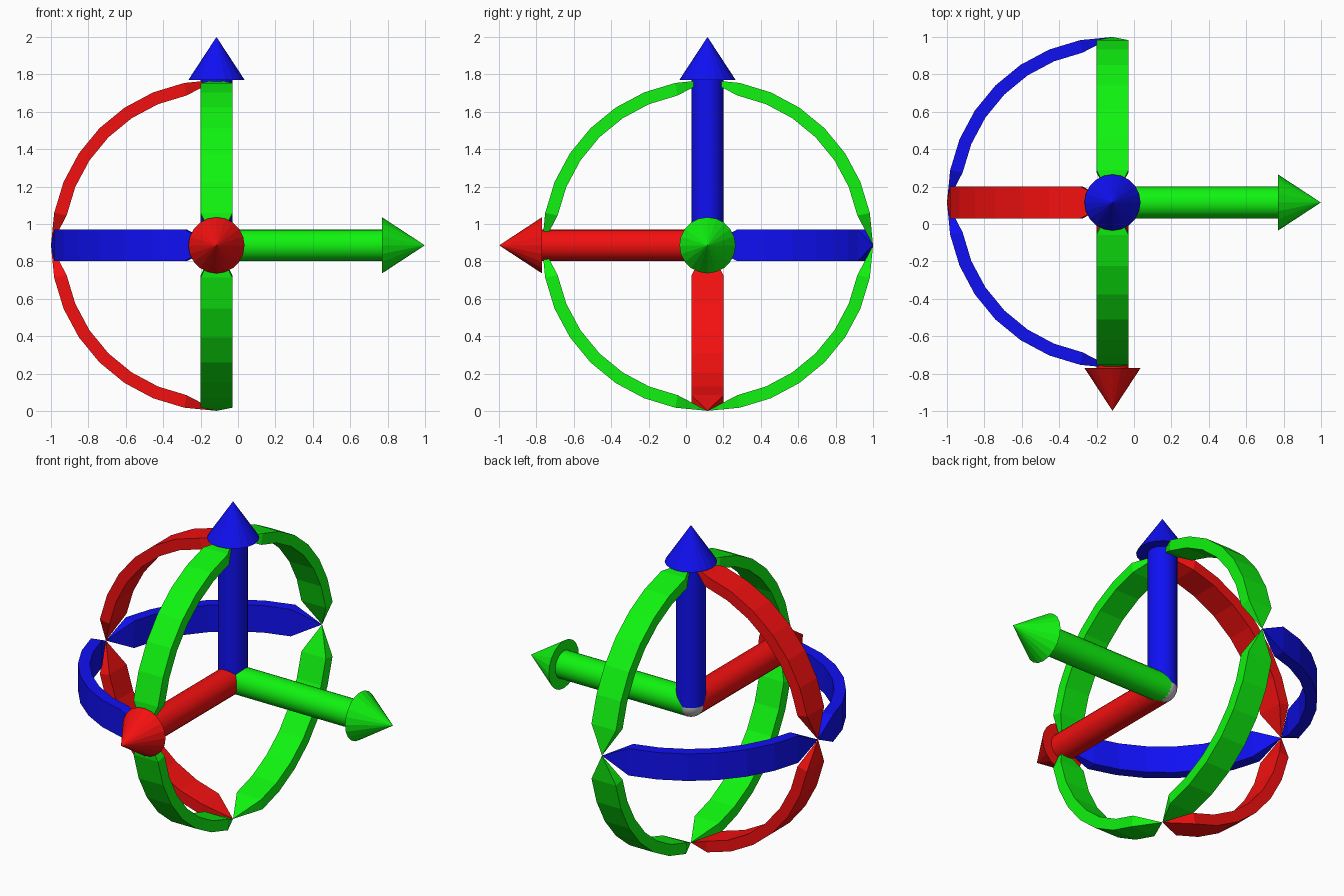
import bpy, bmesh, math
from mathutils import Vector

if "Cube" in bpy.data.objects:
    bpy.data.objects.remove(bpy.data.objects["Cube"])

C = Vector((-0.115, 0.115, 0.886))   # where the three axes meet
R_OUT, R_IN = 0.885, 0.817           # rotation band radii
HALF = 0.085                         # shaft radius and half band width
LENGTH, HEAD_R = 1.114, 0.15
X, Y, Z = Vector((1, 0, 0)), Vector((0, 1, 0)), Vector((0, 0, 1))


def material(name, rgb):
    m = bpy.data.materials.new(name)
    m.diffuse_color = (*rgb, 1)
    m.use_nodes = True
    m.node_tree.nodes["Principled BSDF"].inputs["Base Color"].default_value = m.diffuse_color
    return m


red = material("red", (0.9, 0.005, 0.005))
green = material("green", (0.005, 0.9, 0.005))
blue = material("blue", (0.005, 0.005, 0.9))


def finish(bm, name, mat=None):
    bmesh.ops.recalc_face_normals(bm, faces=bm.faces)
    me = bpy.data.meshes.new(name)
    bm.to_mesh(me)
    bm.free()
    ob = bpy.data.objects.new(name, me)
    ob.location = C
    bpy.context.collection.objects.link(ob)
    if mat:
        me.materials.append(mat)
    return ob


def arrow_part(name, axis, start, end, r1, r2, mat, smooth=False):
    bm = bmesh.new()
    bmesh.ops.create_cone(bm, cap_ends=True, segments=20, radius1=r1,
                          radius2=r2, depth=end - start)
    ob = finish(bm, name, mat)
    ob.rotation_euler = axis.to_track_quat('Z', 'Y').to_euler()
    ob.location = C + axis * (start + end) / 2
    if smooth:
        for p in ob.data.polygons:
            p.use_smooth = len(p.vertices) == 4


def band(name, a, b, mat, steps=8):
    """Quarter-circle band from direction a to b, pointed at both ends."""
    bm = bmesh.new()
    n = a.cross(b) * HALF
    rings = []
    for k in range(1, steps):
        t = math.pi / 2 * k / steps
        d = a * math.cos(t) + b * math.sin(t)
        rings.append([bm.verts.new(p) for p in
                      (d * R_OUT + n, d * R_OUT - n, d * R_IN - n, d * R_IN + n)])
    tips = bm.verts.new(a * R_OUT), bm.verts.new(b * R_OUT)
    for i in range(4):
        j = (i + 1) % 4
        for p, q in zip(rings, rings[1:]):
            bm.faces.new((p[i], p[j], q[j], q[i]))
        for tip, ring in zip(tips, (rings[0], rings[-1])):
            bm.faces.new((tip, ring[i], ring[j]))
    finish(bm, name, mat)


# Three arrows
for label, axis, mat in (("right", X, green), ("front", -Y, red), ("up", Z, blue)):
    arrow_part(label + "_arrow_shaft", axis, 0, R_OUT, HALF, HALF, mat, True)
    arrow_part(label + "_arrow_head", axis, R_OUT, LENGTH, HEAD_R, 0, mat)

# Grey ball at the joint
bm = bmesh.new()
bmesh.ops.create_uvsphere(bm, u_segments=20, v_segments=12, radius=HALF)
for f in bm.faces:
    f.smooth = True
finish(bm, "centre_ball")

# Rotation bands: a full green ring, half red ring, half blue ring
for s in (1, -1):
    for u in (1, -1):
        band("green_band", Y * s, Z * u, green)
    band("red_band", -X, Z * s, red)
    band("blue_band", -X, Y * s, blue)
